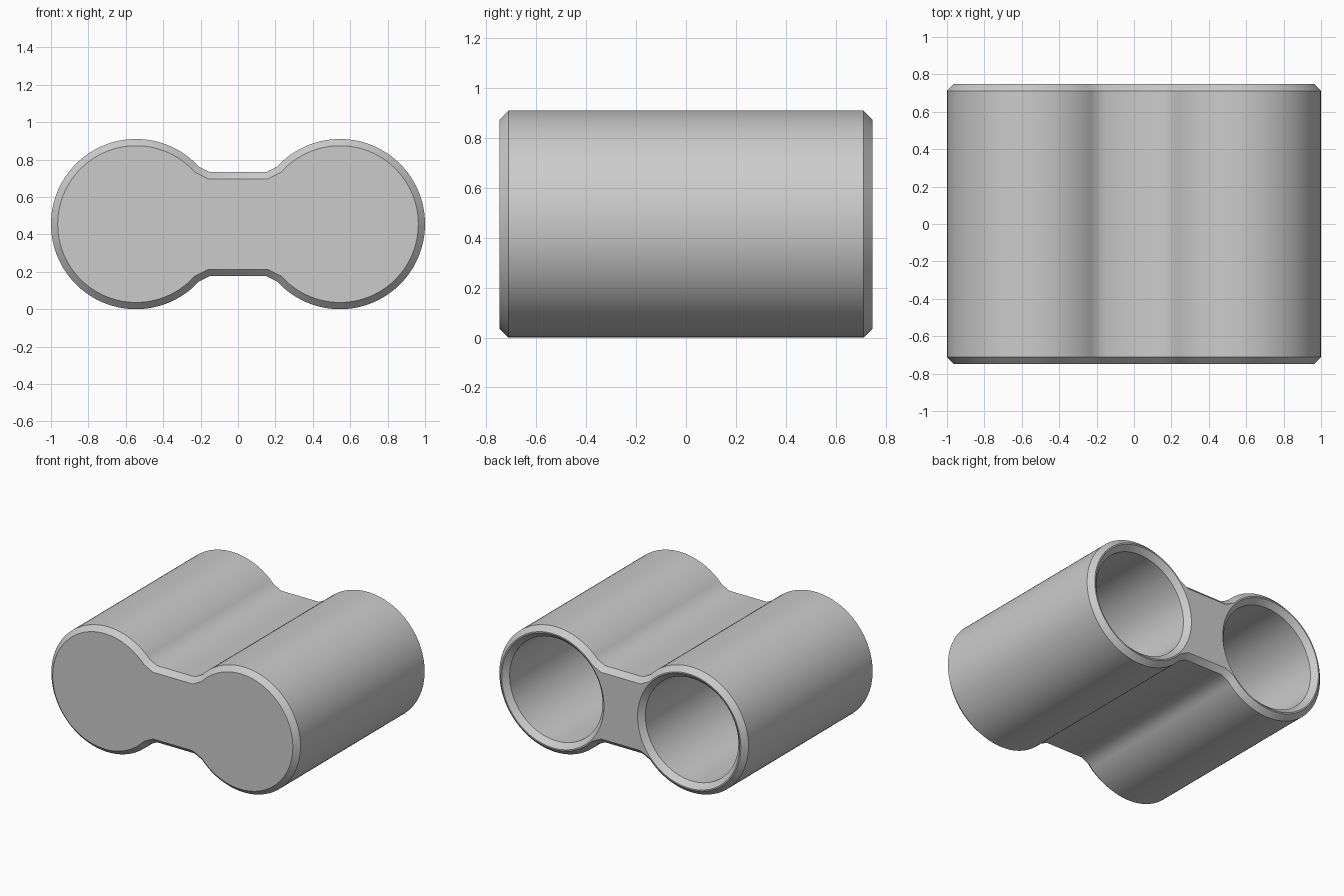
import bpy, bmesh, math
from mathutils import Vector

cube = bpy.data.objects.get("Cube")
if cube:
    bpy.data.objects.remove(cube, do_unlink=True)

R = 0.455             # barrel radius
CX = 0.545            # barrel axis offset from the middle
CZ = 0.455            # axis height
HALF = 0.748          # half length
CH = 0.036            # chamfer size
NECK_X, NECK_Z = 0.15, 0.278   # corner of the flat bridge, relative to the axis
START = math.radians(137.4)    # angle where the barrel arc meets the bridge
ARC, RING = 72, 80

grey = bpy.data.materials.new("plain grey")
grey.use_nodes = True
grey.diffuse_color = (0.6, 0.6, 0.6, 1)
grey.node_tree.nodes["Principled BSDF"].inputs["Base Color"].default_value = (0.6, 0.6, 0.6, 1)


def outline():
    """Two barrel arcs joined by a flat bridge, clockwise in (x, z)."""
    right = [Vector((NECK_X, NECK_Z))]
    for i in range(ARC + 1):
        a = START - 2 * START * i / ARC
        right.append(Vector((CX + R * math.cos(a), R * math.sin(a))))
    right.append(Vector((NECK_X, -NECK_Z)))
    return right + [-p for p in right]


def shrink(pts, d):
    """Mitred inward offset of a clockwise outline."""
    out = []
    for i, p in enumerate(pts):
        a = (p - pts[i - 1]).normalized()
        b = (pts[(i + 1) % len(pts)] - p).normalized()
        n1, n2 = Vector((a.y, -a.x)), Vector((b.y, -b.x))
        out.append(p + (n1 + n2) * d / (1 + n1.dot(n2)))
    return out


def circle(cx, r):
    return [Vector((cx + r * math.cos(2 * math.pi * i / RING),
                    r * math.sin(2 * math.pi * i / RING))) for i in range(RING)]


def add_ring(bm, pts, y):
    return [bm.verts.new((p.x, y, p.y + CZ)) for p in pts]


def loft(bm, rings):
    for a, b in zip(rings, rings[1:]):
        for i in range(len(a)):
            j = (i + 1) % len(a)
            bm.faces.new((a[i], a[j], b[j], b[i]))


def loop_edges(bm, ring):
    return [bm.edges.get((ring[i - 1], ring[i])) for i in range(len(ring))]


bm = bmesh.new()

# Outer shell with a chamfer at both ends
full = outline()
small = shrink(full, CH)
shell = [add_ring(bm, small, -HALF), add_ring(bm, full, -HALF + CH),
         add_ring(bm, full, HALF - CH), add_ring(bm, small, HALF)]
loft(bm, shell)
bm.faces.new(shell[0])
rim = loop_edges(bm, shell[-1])

# Two blind bores with chamfered mouths, open at the back
for side in (-1, 1):
    bore = [add_ring(bm, circle(side * CX, r), y)
            for r, y in ((0.41, HALF), (0.373, HALF - 0.037), (0.373, -HALF + 0.08))]
    loft(bm, bore)
    bm.faces.new(bore[-1])
    rim += loop_edges(bm, bore[0])

# Back face around the bore mouths
bmesh.ops.triangle_fill(bm, use_beauty=True, use_dissolve=False, edges=rim, normal=(0, 1, 0))
bmesh.ops.recalc_face_normals(bm, faces=bm.faces)

mesh = bpy.data.meshes.new("twin_barrel_body")
bm.to_mesh(mesh)
bm.free()
mesh.materials.append(grey)
body = bpy.data.objects.new("twin_barrel_body", mesh)
bpy.context.scene.collection.objects.link(body)

# Smooth barrels, sharp chamfers
bpy.ops.object.select_all(action='DESELECT')
body.select_set(True)
bpy.context.view_layer.objects.active = body
bpy.ops.object.shade_smooth_by_angle(angle=math.radians(30))
